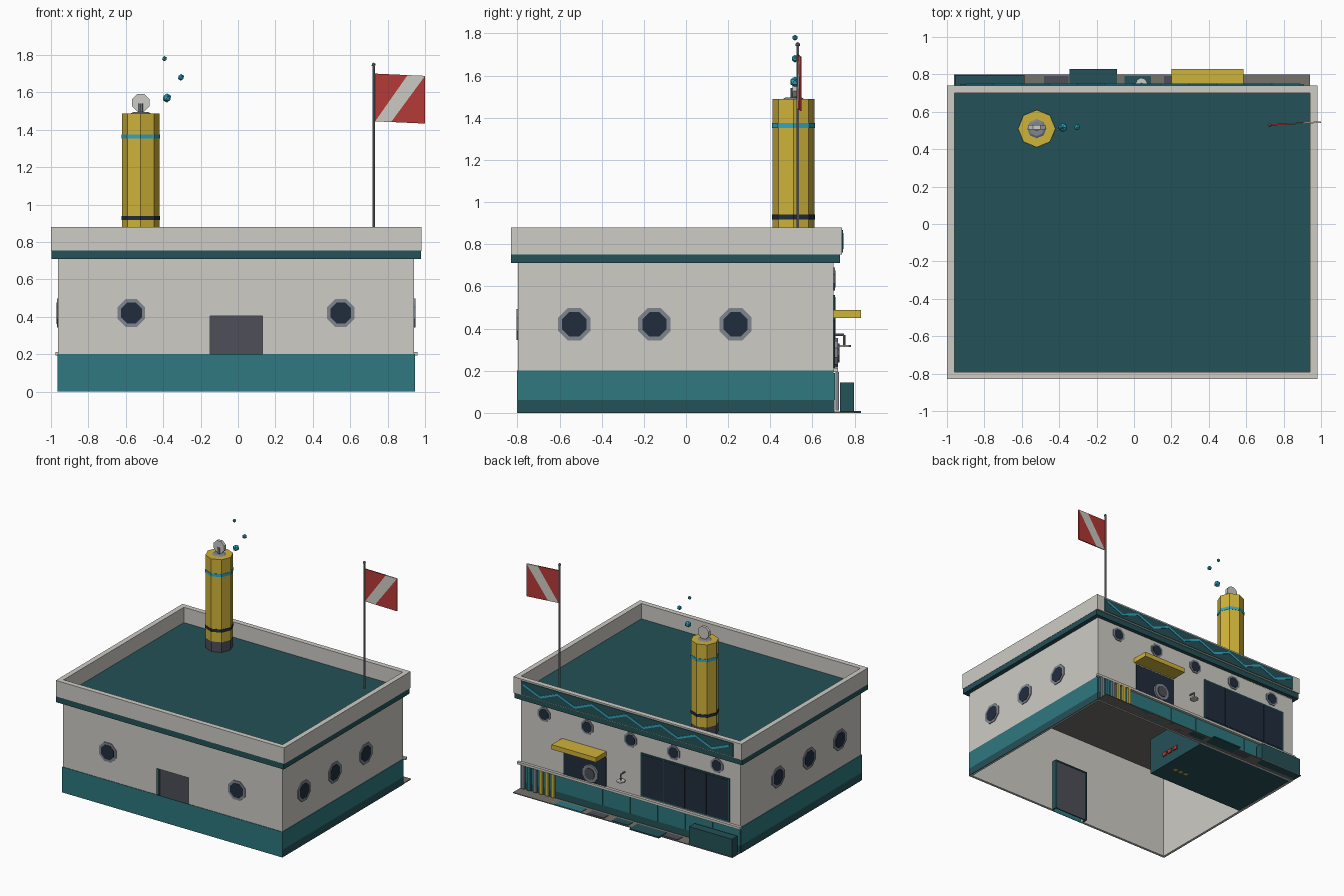
import bpy, bmesh, math
from mathutils import Vector, Matrix

cube = bpy.data.objects.get("Cube")
if cube:
    bpy.data.objects.remove(cube, do_unlink=True)


def material(name, *rgb):
    lin = [(c / 255 / 12.92) if c < 11 else ((c / 255 + 0.055) / 1.055) ** 2.4 for c in rgb]
    m = bpy.data.materials.new(name)
    m.use_nodes = True
    m.diffuse_color = (*lin, 1)
    m.node_tree.nodes["Principled BSDF"].inputs["Base Color"].default_value = (*lin, 1)
    return m


LIGHT = material("off white", 206, 204, 197)
TEAL = material("teal", 46, 120, 126)
DARK = material("dark teal", 36, 81, 87)
NAVY = material("navy glass", 33, 45, 60)
SLATE = material("slate", 77, 79, 88)
STEEL = material("steel", 128, 134, 142)
YELLOW = material("yellow", 207, 178, 58)
RED = material("red", 182, 58, 54)
CYAN = material("cyan", 48, 168, 196)
STONE = material("brown grey", 118, 113, 106)


def finish(name, bm, mat):
    me = bpy.data.meshes.new(name)
    bmesh.ops.recalc_face_normals(bm, faces=bm.faces[:])
    bm.to_mesh(me)
    bm.free()
    me.materials.append(mat)
    ob = bpy.data.objects.new(name, me)
    bpy.context.collection.objects.link(ob)
    return ob


def box(name, mat, x0, x1, y0, y1, z0, z1):
    bm = bmesh.new()
    bmesh.ops.create_cube(bm, size=1)
    for v in bm.verts:
        v.co = Vector(((x0 + x1) / 2 + v.co.x * (x1 - x0),
                       (y0 + y1) / 2 + v.co.y * (y1 - y0),
                       (z0 + z1) / 2 + v.co.z * (z1 - z0)))
    return finish(name, bm, mat)


def rod(name, mat, a, b, r, sides=8, r2=None, turn=0):
    a, b = Vector(a), Vector(b)
    bm = bmesh.new()
    bmesh.ops.create_cone(bm, cap_ends=True, segments=sides, radius1=r,
                          radius2=r if r2 is None else r2, depth=(b - a).length)
    rot = (b - a).to_track_quat('Z', 'Y').to_matrix().to_4x4()
    bm.transform(Matrix.Translation((a + b) / 2) @ rot @ Matrix.Rotation(turn, 4, 'Z'))
    return finish(name, bm, mat)


def ball(name, mat, centre, r):
    bm = bmesh.new()
    bmesh.ops.create_icosphere(bm, subdivisions=1, radius=r)
    bm.transform(Matrix.Translation(centre))
    return finish(name, bm, mat)


def plate(name, mat, polys, depth):
    bm = bmesh.new()
    for poly in polys:
        bm.faces.new([bm.verts.new(p) for p in poly])
    ob = finish(name, bm, mat)
    mod = ob.modifiers.new("thickness", 'SOLIDIFY')
    mod.thickness = depth
    mod.offset = 0
    return ob


def porthole(centre, normal, r):
    c, n = Vector(centre), Vector(normal)
    eighth = math.pi / 8
    rod("porthole_frame", STEEL, c - n * 0.002, c + n * 0.006, r, turn=eighth)
    rod("porthole_glass", NAVY, c, c + n * 0.008, r * 0.75, turn=eighth)


# Walls, open underneath, with a door opening in the front
W, E, S, N, TOP = -0.962, 0.942, -0.797, 0.70, 0.73
T = 0.015
box("left_wall", LIGHT, E - T, E, S, N, 0, TOP)
box("right_wall", LIGHT, W, W + T, S, N, 0, TOP)
box("back_wall", LIGHT, W, E, N - T, N, 0, TOP)
box("front_wall_a", LIGHT, W, -0.15, S, S + T, 0, TOP)
box("front_wall_b", LIGHT, 0.13, E, S, S + T, 0, TOP)
box("front_lintel", LIGHT, -0.15, 0.13, S, S + T, 0.405, TOP)
box("door", SLATE, -0.15, 0.13, -0.755, -0.745, 0, 0.405)
for x0, x1 in ((-0.16, -0.15), (0.13, 0.14)):
    box("door_jamb", DARK, x0, x1, S + 0.01, -0.74, 0, 0.405)
box("door_head", DARK, -0.16, 0.14, S + 0.01, -0.74, 0.405, 0.415)

# Painted base bands
box("front_base", TEAL, W - 0.003, E + 0.003, S - 0.004, S, 0, 0.2)
for x0, x1 in ((W - 0.004, W), (E, E + 0.004)):
    box("side_base_low", DARK, x0, x1, S, N, 0, 0.06)
    box("side_base_mid", TEAL, x0, x1, S, N, 0.06, 0.13)
    box("side_base_high", TEAL, x0, x1, S, N, 0.13, 0.2)
box("back_base_low", DARK, W, E, N, N + 0.004, 0, 0.06)
for i in range(8):
    step = (E - W) / 8
    box("back_base_panel", TEAL, W + i * step, W + (i + 1) * step - 0.003,
        N, N + 0.006, 0.06, 0.19)
box("counter_rail", LIGHT, W - 0.013, E + 0.018, N, N + 0.022, 0.193, 0.212)

# Roof, cornice and parapet
box("ceiling", STONE, W, E, S, N, 0.7, 0.72)
box("cornice", DARK, -0.998, 0.978, -0.83, 0.73, 0.71, 0.755)
box("roof_deck", DARK, -0.97, 0.95, -0.8, 0.71, 0.75, 0.76)
for y0, y1 in ((-0.83, -0.79), (0.70, 0.74)):
    box("parapet_long", LIGHT, -1, 0.98, y0, y1, 0.752, 0.88)
for x0, x1 in ((-1, -0.96), (0.94, 0.98)):
    box("parapet_side", LIGHT, x0, x1, -0.79, 0.70, 0.752, 0.88)

# Back fascia with zigzag trim
box("fascia", DARK, -0.93, 0.91, 0.74, 0.745, 0.76, 0.868)
points = [(-0.9 + 0.149 * i, 0.748, 0.785 if i % 2 else 0.845) for i in range(13)]
strips = []
for p, q in zip(points, points[1:]):
    up = Vector((0, 0, 0.008))
    p, q = Vector(p), Vector(q)
    strips.append((p - up, q - up, q + up, p + up))
plate("zigzag_trim", CYAN, strips, 0.004)

# Portholes
for y in (-0.53, -0.15, 0.235):
    porthole((E, y, 0.42), (1, 0, 0), 0.083)
    porthole((W, y, 0.42), (-1, 0, 0), 0.083)
for x in (-0.57, 0.55):
    porthole((x, S, 0.42), (0, -1, 0), 0.08)
for i in range(5):
    porthole((0.74 - 0.375 * i, N, 0.635), (0, 1, 0), 0.058)

# Shop window and serving hatch
box("window_frame", DARK, -0.87, -0.1, N, N + 0.006, 0.22, 0.56)
for i in range(4):
    x = -0.86 + i * 0.188
    box("window_pane", NAVY, x, x + 0.184, N, N + 0.009, 0.23, 0.55)
box("hatch", NAVY, 0.2, 0.57, N, N + 0.006, 0.212, 0.44)
box("awning", YELLOW, 0.2, 0.585, N, 0.83, 0.45, 0.487)

# Wheel beside the hatch
rod("wheel_rim", STEEL, (0.33, N, 0.285), (0.33, 0.722, 0.285), 0.07, 10)
rod("wheel_hub", SLATE, (0.33, 0.715, 0.285), (0.33, 0.728, 0.285), 0.045, 10)

# Wall shower
for a, b in (((0.04, N, 0.37), (0.04, 0.75, 0.37)), ((0.04, 0.75, 0.37), (0.04, 0.75, 0.32))):
    rod("shower_pipe", STEEL, a, b, 0.006, 6)
rod("shower_head", LIGHT, (0.04, 0.75, 0.312), (0.04, 0.75, 0.322), 0.032)

# Rack of upright fins
for i, mat in enumerate((STEEL, TEAL, STEEL, YELLOW, YELLOW, YELLOW)):
    x = 0.91 - 0.052 * i
    box("rack_fin", mat, x - 0.013, x + 0.013, 0.708, 0.725, 0.012, 0.195)

# Deck, mats and bench along the back
box("deck", STONE, W, E, N, 0.8, 0, 0.006)
for x0, x1, y1, mat in ((-0.345, -0.09, 0.83, DARK), (-0.48, -0.35, 0.79, SLATE),
                        (-0.05, 0.09, 0.79, DARK), (0.16, 0.3, 0.79, SLATE),
                        (0.35, 0.58, 0.8, TEAL)):
    box("deck_mat", mat, x0, x1, 0.73, y1, 0, 0.01)
box("bench", DARK, -0.957, -0.585, 0.73, 0.797, 0, 0.145)

# Interior counter with small goods
box("inner_counter", DARK, W + T, -0.08, 0.1, N - T, 0.002, 0.3)
for i in range(3):
    box("goods_yellow", YELLOW, -0.3 + i * 0.05, -0.27 + i * 0.05, 0.25, 0.28, 0, 0.01)
    box("goods_red", RED, -0.08, -0.07, 0.25 + i * 0.06, 0.29 + i * 0.06, 0.08, 0.11)

# Rooftop gas cylinder
tx, ty = -0.52, 0.51


def tank_part(name, mat, z0, z1, r, r2=None):
    rod(name, mat, (tx, ty, z0), (tx, ty, z1), r, 8, r2)


tank_part("tank_boot", SLATE, 0.757, 0.84, 0.098)
tank_part("tank_body", YELLOW, 0.84, 1.488, 0.1)
tank_part("tank_band_low", NAVY, 0.917, 0.94, 0.103)
tank_part("tank_band_high", CYAN, 1.352, 1.375, 0.103)
tank_part("tank_neck", STEEL, 1.486, 1.495, 0.055, 0.04)
tank_part("tank_valve", STEEL, 1.49, 1.54, 0.014)
rod("valve_handle", LIGHT, (tx, 0.505, 1.545), (tx, 0.528, 1.545), 0.05, 8, turn=math.pi / 8)

# Bubbles
for x, z, r in ((-0.38, 1.57, 0.025), (-0.305, 1.68, 0.018), (-0.393, 1.78, 0.014)):
    ball("bubble", CYAN, (x, 0.517, z), r)

# Flagpole and flag with a diagonal stripe
rod("flagpole", STEEL, (0.725, 0.53, 0.757), (0.725, 0.53, 1.745), 0.007)
ball("pole_finial", STEEL, (0.725, 0.53, 1.747), 0.012)


def cloth(u, v):
    return Vector((0.733 + 0.267 * u, 0.53 + 0.015 * u, 1.445 + 0.255 * v - 0.012 * u))


plate("flag_field", RED, [[cloth(*c) for c in poly] for poly in (
    ((0, 0), (0.65, 1), (0, 1)), ((0.32, 0), (1, 0), (1, 1)))], 0.008)
plate("flag_stripe", LIGHT, [[cloth(*c) for c in ((0, 0), (0.32, 0), (1, 1), (0.65, 1))]], 0.008)
